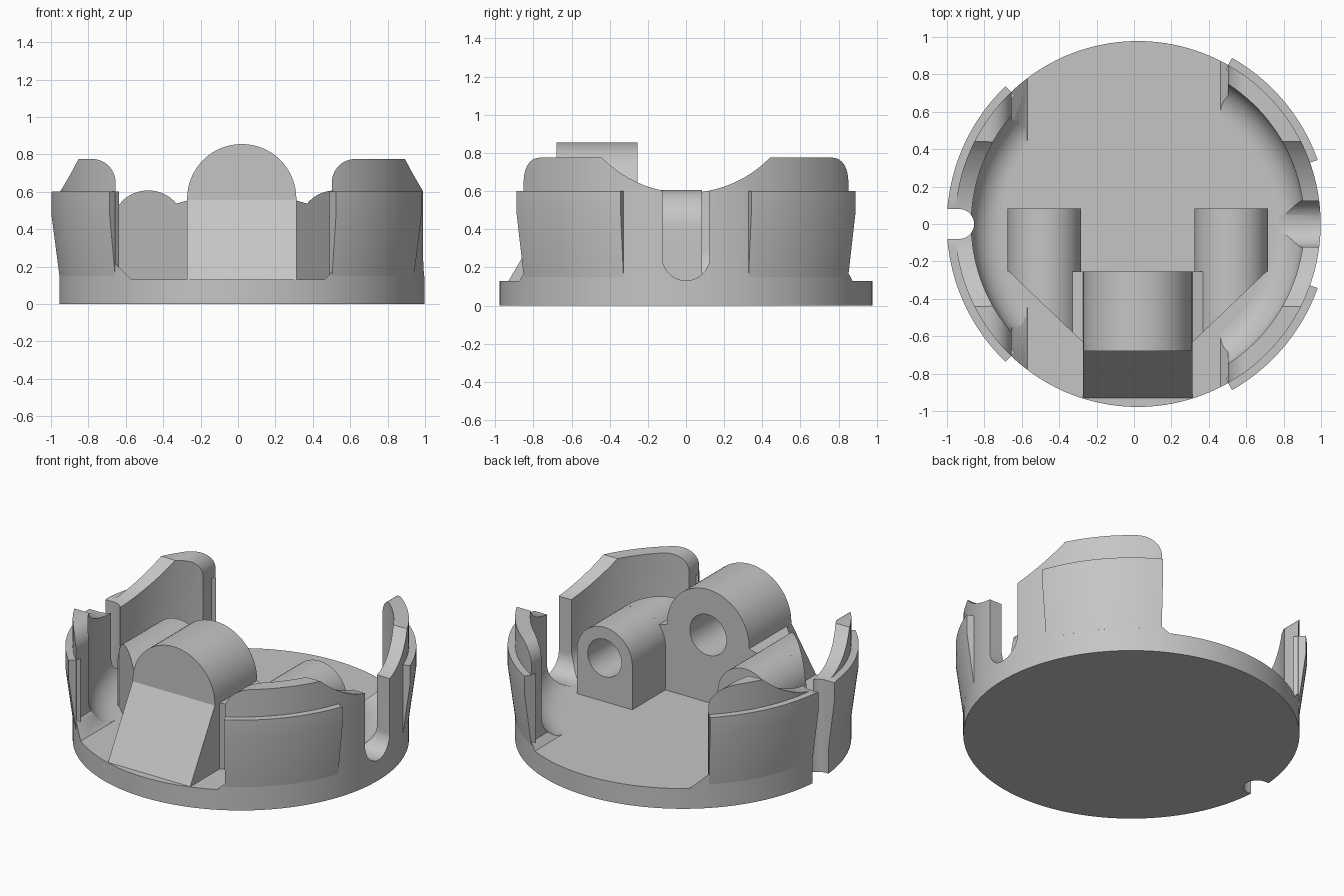
import bpy, bmesh, math
from mathutils import Vector

if bpy.data.objects.get("Cube"):
    bpy.data.objects.remove(bpy.data.objects["Cube"])

CX = 0.02          # the round body sits slightly off centre
R = 0.978          # body radius
FLOOR = 0.13
TOP = 0.775

grey = bpy.data.materials.new("light grey")
grey.use_nodes = True
COLOUR = (0.56, 0.56, 0.56, 1)
grey.diffuse_color = COLOUR
grey.node_tree.nodes["Principled BSDF"].inputs["Base Color"].default_value = COLOUR


def finish(name, bm):
    bmesh.ops.recalc_face_normals(bm, faces=bm.faces)
    me = bpy.data.meshes.new(name)
    bm.to_mesh(me)
    bm.free()
    me.materials.append(grey)
    ob = bpy.data.objects.new(name, me)
    bpy.context.collection.objects.link(ob)
    return ob


def prism(name, pts, axis, lo, hi):
    """Extrude a 2D outline along the named axis."""
    place = {"x": lambda a, b, t: (t, a, b),
             "y": lambda a, b, t: (a, t, b),
             "z": lambda a, b, t: (a, b, t)}[axis]
    bm = bmesh.new()
    face = bm.faces.new([bm.verts.new(place(a, b, lo)) for a, b in pts])
    ext = bmesh.ops.extrude_face_region(bm, geom=[face])["geom"]
    move = Vector(place(0, 0, hi - lo))
    bmesh.ops.translate(bm, vec=move, verts=[v for v in ext if isinstance(v, bmesh.types.BMVert)])
    return finish(name, bm)


def lathe(name, profile, a0=0, a1=360, steps=160):
    """Turn a closed (radius, z) outline about z, capping partial turns."""
    full = a1 - a0 >= 360
    bm = bmesh.new()
    rings = []
    for i in range(steps if full else steps + 1):
        a = math.radians(a0 + (a1 - a0) * i / steps)
        rings.append([bm.verts.new((r * math.cos(a), r * math.sin(a), z)) for r, z in profile])
    pairs = list(zip(rings, rings[1:])) + ([(rings[-1], rings[0])] if full else [])
    n = len(profile)
    for p, q in pairs:
        for j in range(n):
            k = (j + 1) % n
            bm.faces.new((p[j], p[k], q[k], q[j]))
    if not full:
        bm.faces.new(rings[0])
        bm.faces.new(rings[-1])
    return finish(name, bm)


def arc(cx, cy, r, a0, a1, n=32):
    return [(cx + r * math.cos(math.radians(a0 + (a1 - a0) * i / n)),
             cy + r * math.sin(math.radians(a0 + (a1 - a0) * i / n))) for i in range(n + 1)]


def combine(ob, other, operation):
    """Apply a boolean and keep the result as plain mesh."""
    mod = ob.modifiers.new("cut", "BOOLEAN")
    mod.operation, mod.solver, mod.object = operation, "EXACT", other
    bpy.context.view_layer.update()
    me = bpy.data.meshes.new_from_object(ob.evaluated_get(bpy.context.evaluated_depsgraph_get()))
    ob.modifiers.clear()
    ob.data = me


def arch(cx, cz, r):
    return [(cx + r, FLOOR)] + arc(cx, cz, r, 0, 180) + [(cx - r, FLOOR)]


# Cutters: hollow in the wall tops, side slot, and notch through the rim
dip_cut = prism("dip_cutter", arc(0, 1.206, 0.616, 0, 360, 96)[:-1], "x", -1.5, 1.5)
slot_cut = prism("slot_cutter", arc(0, 0.255, 0.124, 180, 360) + [(0.124, 1), (-0.124, 1)],
                 "x", 0.3, 1.5)
notch_cut = prism("notch_cutter", arc(-0.955, 0, 0.08, -90, 90) + [(-1.5, 0.08), (-1.5, -0.08)],
                  "z", -0.5, 1.5)
cutters = [dip_cut, slot_cut, notch_cut]

# Base disc
base = lathe("base_disc", [(0.001, 0), (R, 0), (R, FLOOR), (0.001, FLOOR)])
combine(base, notch_cut, "DIFFERENCE")
parts = [base]

# Side walls: turned ring with an inner fillet, trimmed to an end outline
ring = [(R, FLOOR), (R, TOP), (0.89, TOP)] + arc(0.73, 0.29, 0.16, 0, -90, 12)
CORNER = 0.125
left_x, right_x = -0.675, 0.482
outlines = {
    "right_wall": [(-1.3, 0), (left_x + 0.085, 0), (left_x + 0.085, FLOOR), (left_x, 0.215)]
    + arc(left_x - CORNER, TOP - CORNER, CORNER, 0, 90, 16) + [(-1.3, TOP)],
    "left_wall": [(1.3, 0), (right_x - 0.04, 0), (right_x - 0.04, FLOOR), (right_x, 0.17)]
    + arc(right_x + CORNER, TOP - CORNER, CORNER, 180, 90, 16) + [(1.3, TOP)],
}
for name, outline in outlines.items():
    wall = lathe(name, ring)
    trim = prism(name + "_trim", outline, "y", -1.3, 1.3)
    combine(wall, trim, "INTERSECT")
    for c in (dip_cut, slot_cut if name == "left_wall" else notch_cut):
        combine(wall, c, "DIFFERENCE")
    cutters.append(trim)
    parts.append(wall)

# Flared snap pads on the outside of the walls
flare = [(0.95, 0.15), (R, 0.15), (1.021, 0.48), (1.021, 0.6), (0.95, 0.6)]
for name, a0, a1 in (("left_back_pad", 19.6, 60.4), ("left_front_pad", -60.4, -19.6),
                     ("right_pad", 133.8, 226.2)):
    pad = lathe(name, flare, a0, a1, 48)
    combine(pad, dip_cut, "DIFFERENCE")
    if name == "right_pad":
        combine(pad, notch_cut, "DIFFERENCE")
    parts.append(pad)

# Centre pivot block with a blind bore and a sloped front
centre = prism("centre_block", arch(0, 0.563, 0.292), "y", -0.68, -0.253)
bore = prism("centre_bore", arc(0, 0.563, 0.13, 0, 360, 48)[:-1], "y", -0.58, 0)
combine(centre, bore, "DIFFERENCE")
ramp = prism("front_ramp", [(-0.68, FLOOR), (-0.68, 0.555), (-0.93, FLOOR)], "x", -0.292, 0.292)
cutters.append(bore)
parts += [centre, ramp]

# Side pivot blocks with bores, and the gussets tying them to the centre block
SIDE, SR, SZ = 0.5, 0.197, 0.41
for label, s in (("left", 1), ("right", -1)):
    block = prism(label + "_block", arch(s * SIDE, SZ, SR), "y", -0.255, 0.083)
    bore = prism(label + "_bore", arc(s * SIDE, SZ, 0.12, 0, 360, 48)[:-1], "y", -0.22, 0.3)
    combine(block, bore, "DIFFERENCE")
    web = [(SIDE + SR, FLOOR)] + arc(SIDE, SZ, SR, 0, 140) + [(0.285, 0.555), (0.285, FLOOR)]
    gusset = prism(label + "_gusset", [(s * a, b) for a, b in web], "y", -0.7, -0.253)
    plan = [(0.2, -0.253), (0.69, -0.253), (0.285, -0.64), (0.2, -0.64)]
    trim = prism(label + "_gusset_trim", [(s * a, b) for a, b in plan], "z", 0, 1)
    combine(gusset, trim, "INTERSECT")
    cutters += [bore, trim]
    parts += [block, gusset]

for c in cutters:
    bpy.data.objects.remove(c)

# Place the parts and smooth the curved faces
bpy.ops.object.select_all(action="DESELECT")
for ob in parts:
    ob.location.x = CX
    ob.select_set(True)
bpy.context.view_layer.objects.active = base
bpy.ops.object.shade_smooth_by_angle(angle=math.radians(30))
